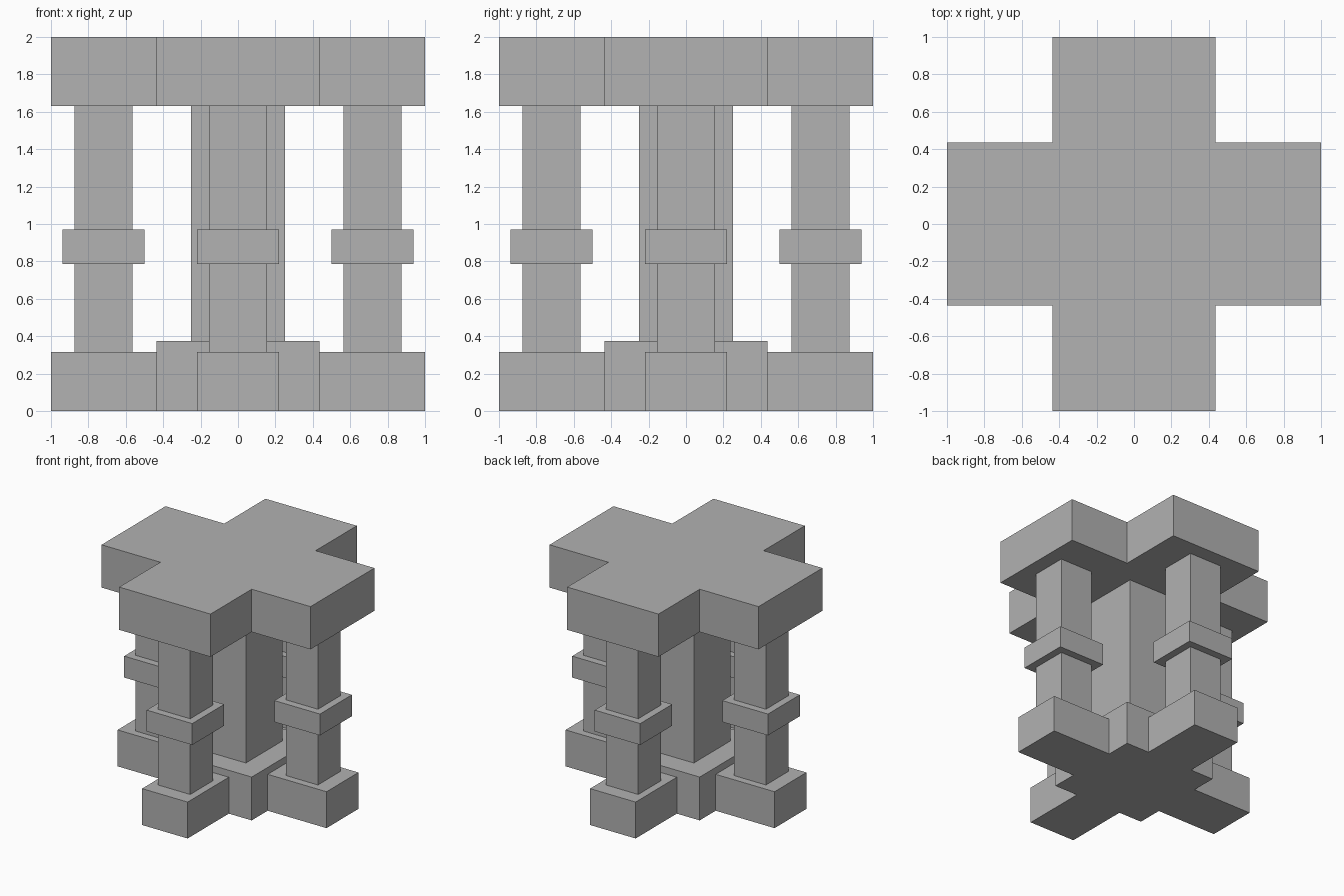
import bpy, bmesh
from mathutils import Matrix
from math import pi

if "Cube" in bpy.data.objects:
    bpy.data.objects.remove(bpy.data.objects["Cube"])

stone = bpy.data.materials.new("grey_stone")
stone.diffuse_color = (0.445, 0.445, 0.445, 1)
stone.use_nodes = True
stone.node_tree.nodes["Principled BSDF"].inputs["Base Color"].default_value = stone.diffuse_color


def add_object(name, bm):
    bmesh.ops.recalc_face_normals(bm, faces=bm.faces)
    mesh = bpy.data.meshes.new(name)
    bm.to_mesh(mesh)
    bm.free()
    mesh.materials.append(stone)
    obj = bpy.data.objects.new(name, mesh)
    bpy.context.collection.objects.link(obj)
    return obj


def box(name, x0, x1, half_y, z0, z1, turn=0.0):
    """Box between x0 and x1, turned about the vertical axis."""
    bm = bmesh.new()
    place = (Matrix.Rotation(turn, 4, 'Z')
             @ Matrix.Translation(((x0 + x1) / 2, 0, (z0 + z1) / 2))
             @ Matrix.Diagonal((x1 - x0, 2 * half_y, z1 - z0, 1)))
    bmesh.ops.create_cube(bm, size=1, matrix=place)
    return add_object(name, bm)


def cross_slab(name, arm, half, z0, z1):
    """Plus-shaped slab extruded from its outline."""
    bm = bmesh.new()
    quarter = [(arm, -half), (arm, half), (half, half)]
    verts = []
    for k in range(4):
        for x, y in quarter:
            for _ in range(k):
                x, y = -y, x
            verts.append(bm.verts.new((x, y, z0)))
    face = bm.faces.new(verts)
    top = bmesh.ops.extrude_face_region(bm, geom=[face], use_keep_orig=True)["geom"]
    bmesh.ops.translate(bm, vec=(0, 0, z1 - z0),
                        verts=[v for v in top if isinstance(v, bmesh.types.BMVert)])
    return add_object(name, bm)


# Central plinth, core pillar and plus-shaped roof slab
box("central_plinth", -0.437, 0.437, 0.437, 0, 0.375)
box("core_pillar", -0.25, 0.25, 0.25, 0.375, 1.63)
cross_slab("roof_slab", 1.0, 0.437, 1.63, 2.0)

# Four outer columns, each with a foot and a collar
for i, side in enumerate(("right", "back", "left", "front")):
    a = i * pi / 2
    box(side + "_foot", 0.437, 1.0, 0.218, 0, 0.315, a)
    box(side + "_column", 0.565, 0.873, 0.154, 0.315, 1.63, a)
    box(side + "_collar", 0.5, 0.937, 0.218, 0.785, 0.97, a)
